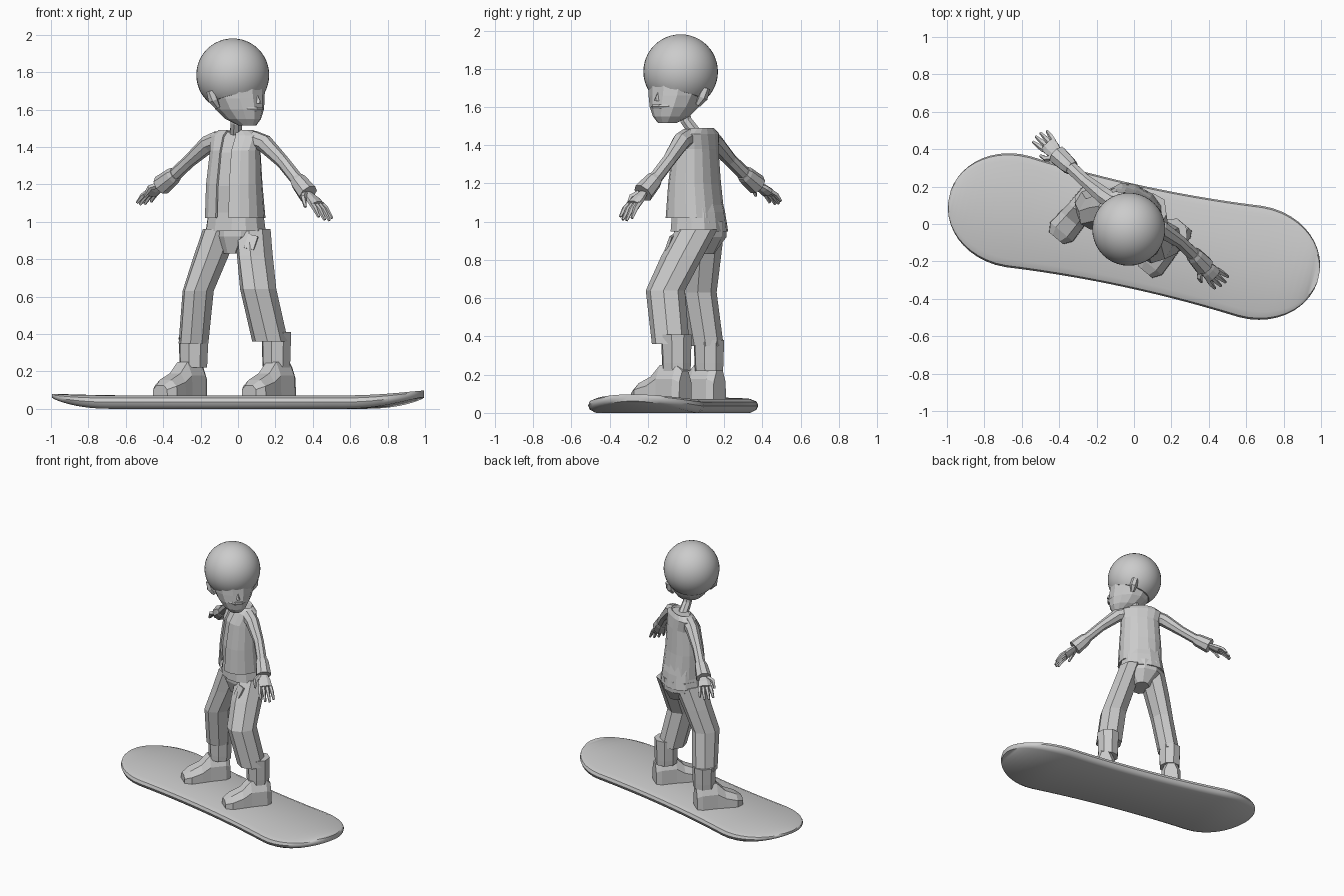
import bpy, bmesh, math
from mathutils import Vector, Matrix

if "Cube" in bpy.data.objects:
    bpy.data.objects.remove(bpy.data.objects["Cube"])

TORSO, FOOT, HEAD = math.radians(-30), math.radians(-40), math.radians(48)


def skin(name, rings, caps=True, skip=()):
    """Join a stack of equal point rings into one mesh object."""
    bm = bmesh.new()
    rows = [[bm.verts.new(p) for p in r] for r in rings]
    n = len(rows[0])
    for a, b in zip(rows, rows[1:]):
        for i in range(n):
            if i not in skip:
                j = (i + 1) % n
                bm.faces.new((a[i], a[j], b[j], b[i]))
    if caps:
        bm.faces.new(rows[0][::-1])
        bm.faces.new(rows[-1])
    bmesh.ops.recalc_face_normals(bm, faces=bm.faces)
    me = bpy.data.meshes.new(name)
    bm.to_mesh(me)
    bm.free()
    ob = bpy.data.objects.new(name, me)
    bpy.context.collection.objects.link(ob)
    return ob


def loft(name, secs, n=8, yaw=0.0, power=1.0, **kw):
    """Horizontal sections (x, y, z, half width, half depth), turned by yaw."""
    rot, rings = Matrix.Rotation(yaw, 3, 'Z'), []
    for x, y, z, a, b in secs:
        ring = []
        for i in range(n):
            t = math.tau * (i + 0.5) / n
            c, s = math.cos(t), math.sin(t)
            p = Vector((a * math.copysign(abs(c) ** power, c),
                        b * math.copysign(abs(s) ** power, s), 0))
            ring.append(Vector((x, y, z)) + rot @ p)
        rings.append(ring)
    return skin(name, rings, **kw)


def side_of(d):
    return d.cross(Vector((0, 0, 1))).normalized()


def tube(name, pts, radii, n=6, flat=1.0):
    """Faceted tube along a path; flat squashes it vertically."""
    pts = [Vector(p) for p in pts]
    rings = []
    for k, (p, r) in enumerate(zip(pts, radii)):
        d = (pts[min(k + 1, len(pts) - 1)] - pts[max(k - 1, 0)]).normalized()
        u = side_of(d) if abs(d.z) < 0.98 else Vector((1, 0, 0))
        v = u.cross(d)
        rings.append([p + r * (math.cos(math.tau * (i + .5) / n) * u
                               + flat * math.sin(math.tau * (i + .5) / n) * v) for i in range(n)])
    return skin(name, rings)


def smooth(ob, angle=40):
    bpy.ops.object.select_all(action='DESELECT')
    bpy.context.view_layer.objects.active = ob
    ob.select_set(True)
    bpy.ops.object.shade_smooth_by_angle(angle=math.radians(angle))


# Board: side-cut outline, rounded upturned ends
rings = []
rot = Matrix.Rotation(math.radians(-12.1), 3, 'Z')
for k in range(41):
    s = -1.012 * math.cos(math.pi * (0.02 + 0.96 * k / 40))
    e = max(0, (abs(s) - 0.65) / 0.362)
    w = 0.275 + 0.03 * min(1, abs(s) / 0.65) ** 2 if e == 0 else 0.305 * (1 - e ** 2.1) ** 0.5
    lift = 0.062 * e ** 2
    top = 0.072 + (0.025 if s > 0 else 0.008) * e ** 2
    mid = (lift + top) / 2
    h = (top - lift) / 2
    prof = [(-.88, -1), (-.97, -.6), (-1, 0), (-.97, .6), (-.85, 1),
            (.85, 1), (.97, .6), (1, 0), (.97, -.6), (.88, -1)]
    rings.append([rot @ Vector((s, q * w, mid + r * h)) + Vector((0, -.067, 0)) for q, r in prof])
smooth(skin("board", rings))

# Boots: sections along the foot, plus ankle cuffs
boot = [(-.165, .05, .22), (-.13, .07, .25), (-.02, .07, .25), (.04, .075, .19),
        (.12, .08, .155), (.165, .05, .125)]
rot = Matrix.Rotation(FOOT, 3, 'Z')
for label, fx, fy, ax, ay, cuff_top in (("left", .165, -.13, .205, -.05, .41),
                                        ("right", -.31, .05, -.238, .12, .38)):
    rings = []
    for u, w, h in boot:
        m = 0.07 + (h - 0.07) * 0.6
        sec = [(-w, .07), (w, .07), (w * .97, m), (w * .5, h), (-w * .5, h), (-w * .97, m)]
        rings.append([rot @ Vector((x, -u, z)) + Vector((fx, fy, 0)) for x, z in sec])
    skin(label + "_boot", rings)
    loft(label + "_boot_cuff", [(ax, ay, .22, .075, .078), (ax, ay, .26, .078, .08),
                                (ax, ay, cuff_top, .083, .083)], yaw=FOOT)

# Trousers
loft("left_trouser_leg", [(.08, .055, .96, .09, .115), (.09, -.02, .82, .092, .115),
                          (.108, -.108, .64, .096, .105), (.172, -.08, .36, .096, .10)], yaw=TORSO)
loft("right_trouser_leg", [(-.09, .09, .96, .095, .115), (-.15, .08, .8, .09, .105),
                           (-.213, .065, .63, .08, .10), (-.238, .11, .35, .078, .09)], yaw=TORSO)
loft("trouser_seat", [(-.01, .075, 1.0, .16, .13), (-.01, .075, .92, .155, .13),
                      (-.01, .065, .83, .06, .09)], n=10, yaw=TORSO)
bpy.ops.mesh.primitive_cube_add(size=1, location=(.07, -.085, .89), rotation=(-.4, .2, -.3))
flap = bpy.context.object
flap.name = "pocket_flap"
flap.scale = (.055, .014, .08)

# Shirt and open vest
vest_secs = [(-.015, .048, 1.02, .16, .143), (-.02, .045, 1.2, .153, .124),
             (-.015, .05, 1.38, .14, .104), (-.01, .068, 1.46, .155, .075),
             (-.01, .075, 1.49, .10, .055)]
loft("shirt", [(-.012, .07, .95, .165, .138), (-.012, .066, 1.05, .15, .128)] +
     [(x, y, z - .01, a * .94, b * .92) for x, y, z, a, b in vest_secs[1:]],
     n=12, yaw=TORSO, power=.85)
vest = loft("vest", vest_secs, n=16, yaw=TORSO, power=.85, caps=False, skip=(11,))
mod = vest.modifiers.new("thickness", 'SOLIDIFY')
mod.thickness = 0.012

# Arms, sleeve cuffs and hands
arms = {
    "left": [(.08, .01, 1.44), (.14, -.025, 1.42), (.24, -.09, 1.32), (.32, -.165, 1.22),
             (.375, -.225, 1.15), (.425, -.275, 1.09), (.475, -.32, 1.01)],
    "right": [(-.1, .11, 1.44), (-.16, .15, 1.415), (-.26, .23, 1.325), (-.34, .305, 1.25),
              (-.41, .37, 1.195), (-.46, .425, 1.155), (-.51, .475, 1.095)],
}
for label, pts in arms.items():
    p = [Vector(q) for q in pts]
    tube(label + "_arm", p[:5], [.05, .048, .036, .036, .034], n=8)
    tube(label + "_sleeve_cuff", [p[3].lerp(p[4], t) for t in (-.1, .1, 1)], [.04, .047, .055], n=8)
    d = (p[5] - p[4]).normalized()
    u = side_of(d)
    tube(label + "_palm", [p[4], p[4].lerp(p[5], .5), p[5]], [.03, .046, .05], n=8, flat=.5)
    tip = p[6] - p[5]
    for k, length in enumerate((.9, 1.05, 1.0, .8)):
        o = u * (k - 1.5) * .024
        tube(f"{label}_finger_{k + 1}",
             [p[5] + o - d * .01, p[5] + o * 1.15 + d * .035 * length,
              p[5] + o * 1.3 + tip * length], [.014, .014, .008], n=5)
    sgn = 1 if label == "left" else -1
    t0 = p[4] + u * sgn * .025
    tube(label + "_thumb", [t0, t0 + d * .03 + u * sgn * .035,
                            t0 + d * .065 + u * sgn * .045 + Vector((0, 0, -.03))],
         [.018, .016, .008], n=5)

# Neck, face and ears
tube("neck", [(-.01, .05, 1.46), (-.01, .0, 1.53), (-.01, -.02, 1.62)], [.036, .032, .034], n=8)
hc = Vector((-.028, -.028, 1.785))
rot = Matrix.Rotation(HEAD, 3, 'Z')


def head_pt(side, fwd, z):
    q = rot @ Vector((side, -fwd, 0))
    return Vector((hc.x + q.x, hc.y + q.y, z))


def head_secs(rows):
    return [(*head_pt(0, f, z), w, d) for z, f, d, w in rows]


loft("face", head_secs([(1.515, .105, .05, .045), (1.55, .075, .105, .085), (1.60, .05, .14, .118),
                        (1.66, .03, .155, .142), (1.73, .015, .165, .155)]), n=12, yaw=HEAD)
loft("lips", head_secs([(1.592, .075, .118, .085), (1.603, .078, .122, .09),
                        (1.614, .078, .12, .088)]), n=12, yaw=HEAD)
skin("nose", [[head_pt(x, f, z) for x, f, z in r] for r in (
    [(-.02, .165, 1.63), (.02, .165, 1.63), (0, .17, 1.69)],
    [(-.008, .2, 1.632), (.008, .2, 1.632), (0, .195, 1.65)])])
for label, s in (("left", 1), ("right", -1)):
    tube(label + "_ear", [head_pt(s * .13, .01, 1.61), head_pt(s * .155, .0, 1.65),
                          head_pt(s * .165, -.01, 1.70)], [.014, .028, .024], n=6)

# Round hair cap, cut away on a slope below the fringe
bm = bmesh.new()
bmesh.ops.create_uvsphere(bm, u_segments=40, v_segments=24, radius=.195)
no = rot @ Vector((0, .26, 1))
bmesh.ops.bisect_plane(bm, geom=bm.verts[:] + bm.edges[:] + bm.faces[:], dist=1e-5,
                       plane_co=(0, 0, -.135), plane_no=no, clear_inner=True)
bmesh.ops.holes_fill(bm, edges=[e for e in bm.edges if e.is_boundary])
bmesh.ops.recalc_face_normals(bm, faces=bm.faces)
me = bpy.data.meshes.new("hair_cap")
bm.to_mesh(me)
bm.free()
hair = bpy.data.objects.new("hair_cap", me)
hair.location = hc
bpy.context.collection.objects.link(hair)
smooth(hair)
